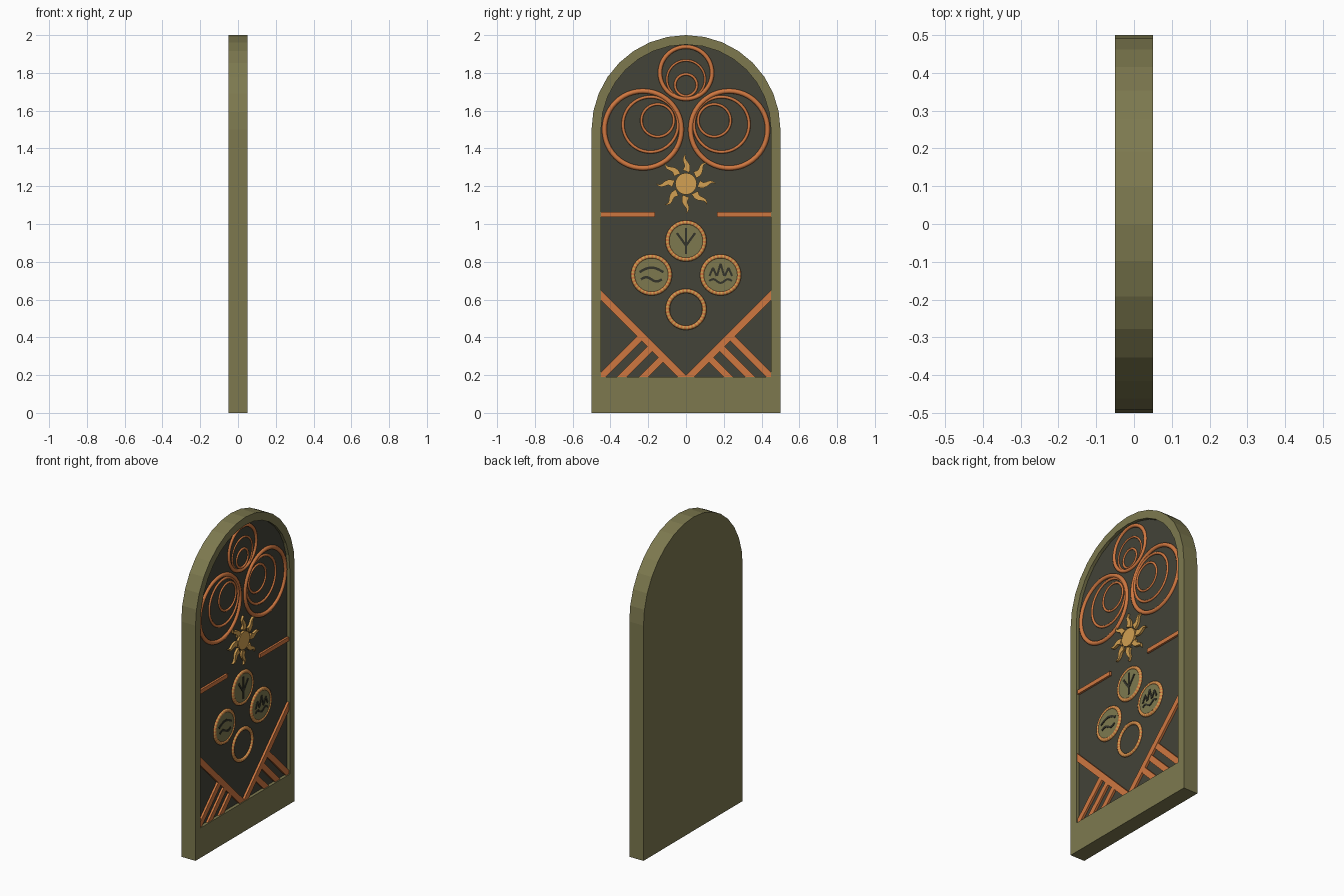
import bpy, bmesh, math
from math import sin, cos, pi

if "Cube" in bpy.data.objects:
    bpy.data.objects.remove(bpy.data.objects["Cube"])


def material(name, r, g, b):
    lin = [((c / 255 + 0.055) / 1.055) ** 2.4 for c in (r, g, b)]
    m = bpy.data.materials.new(name)
    m.diffuse_color = (*lin, 1)
    m.use_nodes = True
    m.node_tree.nodes["Principled BSDF"].inputs["Base Color"].default_value = m.diffuse_color
    return m


STONE = material("olive_stone", 125, 121, 79)
DARK = material("dark_panel", 67, 67, 56)
COPPER = material("copper", 207, 119, 64)
GOLD = material("gold", 210, 160, 82)
INK = material("dark_symbol", 52, 52, 42)

FLOOR = 0.03   # x of the recessed panel; the frame face is at 0.05


def finish(bm, name, mats):
    bmesh.ops.recalc_face_normals(bm, faces=bm.faces)
    me = bpy.data.meshes.new(name)
    bm.to_mesh(me)
    bm.free()
    for m in mats:
        me.materials.append(m)
    ob = bpy.data.objects.new(name, me)
    bpy.context.collection.objects.link(ob)
    return ob


def ribbons(name, strokes, mat, x0, x1):
    """Raised strips: each stroke is (list of (y, z), list of half widths or one value)."""
    bm = bmesh.new()
    for pts, w in strokes:
        n = len(pts)
        ws = w if isinstance(w, list) else [w] * n
        rows = []
        for i, (y, z) in enumerate(pts):
            a, b = pts[max(i - 1, 0)], pts[min(i + 1, n - 1)]
            d = math.hypot(b[0] - a[0], b[1] - a[1])
            ny, nz = -(b[1] - a[1]) / d * ws[i], (b[0] - a[0]) / d * ws[i]
            rows.append([bm.verts.new(c) for c in (
                (x0, y - ny, z - nz), (x1, y - ny, z - nz),
                (x1, y + ny, z + nz), (x0, y + ny, z + nz))])
        for r, s in zip(rows, rows[1:]):
            for k in range(4):
                bm.faces.new((r[k], r[(k + 1) % 4], s[(k + 1) % 4], s[k]))
        bm.faces.new(rows[0])
        bm.faces.new(rows[-1])
    return finish(bm, name, [mat])


def disc(name, y, z, r, x1, mat):
    bpy.ops.mesh.primitive_cylinder_add(vertices=32, radius=r, depth=x1 - FLOOR + 0.005,
        location=((x1 + FLOOR - 0.005) / 2, y, z), rotation=(0, pi / 2, 0))
    ob = bpy.context.object
    ob.name = name
    ob.data.materials.append(mat)


def ring(name, y, z, outer, half, mats, seg=48):
    bpy.ops.mesh.primitive_torus_add(major_radius=outer - half, minor_radius=half,
        major_segments=seg, minor_segments=10, location=(FLOOR, y, z), rotation=(0, pi / 2, 0))
    ob = bpy.context.object
    ob.name = name
    for m in mats:
        ob.data.materials.append(m)
    if len(mats) > 1:   # alternate colours around the ring
        for p in ob.data.polygons:
            a = math.atan2(p.center.y, p.center.x) % (2 * pi)
            p.material_index = int(a / (2 * pi) * seg) % 2
    bpy.ops.object.shade_smooth_by_angle(angle=math.radians(50))


# Arched slab with a recessed panel
def outline(r, base):
    return [(-r, base)] + [(-r * cos(pi * i / 16), 1.5 + r * sin(pi * i / 16))
                           for i in range(17)] + [(r, base)]


bm = bmesh.new()
loops = [[bm.verts.new((x, y, z)) for y, z in outline(r, b)]
         for x, r, b in ((-0.05, 0.5, 0), (0.05, 0.5, 0), (0.05, 0.45, 0.19), (FLOOR, 0.45, 0.19))]
for A, B in zip(loops, loops[1:]):
    for i in range(len(A)):
        j = (i + 1) % len(A)
        bm.faces.new((A[i], A[j], B[j], B[i]))
bm.faces.new(loops[0])
bm.faces.new(loops[-1]).material_index = 1
finish(bm, "arched_slab", [STONE, DARK])

# Nested copper rings: one group at the top, a mirrored pair below
for i, (z, r, h) in enumerate(((1.80, 0.149, 0.011), (1.765, 0.107, 0.006), (1.735, 0.065, 0.007))):
    ring(f"top_ring_{i}", 0, z, r, h, [COPPER])
for side in (-1, 1):
    for i, (y, z, r, h) in enumerate(((0.228, 1.50, 0.217, 0.013), (0.188, 1.527, 0.154, 0.008),
                                      (0.15, 1.548, 0.093, 0.007))):
        ring(f"side_ring_{i}", side * y, z, r, h, [COPPER])

# Sun with eight wavy rays
SUN_Z = 1.213
disc("sun_disc", 0, SUN_Z, 0.057, 0.044, GOLD)
rays = []
for k in range(8):
    a = k * pi / 4
    ts = [i / 10 for i in range(11)]
    pts = []
    for t in ts:
        r, s = 0.066 + 0.09 * t, -0.011 * sin(2 * pi * t) * (0.5 + 0.5 * t)
        pts.append((r * cos(a) - s * sin(a), SUN_Z + r * sin(a) + s * cos(a)))
    rays.append((pts, [0.018 * (1 - t) ** 0.8 + 0.001 for t in ts]))
ribbons("sun_rays", rays, GOLD, FLOOR - 0.005, 0.044)

# Horizontal bars
ribbons("horizontal_bars", [([(s * 0.47, 1.05), (s * 0.164, 1.05)], 0.013) for s in (-1, 1)],
        COPPER, FLOOR - 0.005, 0.043)

# Corner braces: long diagonals with three struts each (ends are buried in the frame)
long_bars, struts = [], []
for s in (-1, 1):
    long_bars.append(([(s * 0.475, 0.6465), (s * -0.005, 0.1665)], 0.0187))
    for k in (0.64, 0.53, 0.415):
        top = (0.16 - k) / 2
        low = max(0.165 - k, -0.475)
        struts.append(([(-s * low, low + k), (-s * top, top + k)], 0.018))
ribbons("diagonal_bars", long_bars, COPPER, FLOOR - 0.005, 0.044)
ribbons("diagonal_struts", struts, COPPER, FLOOR - 0.005, 0.043)

# Four medallions, the lowest left open
for name, y, z in (("upper", 0, 0.91), ("left", -0.183, 0.73),
                   ("right", 0.183, 0.73), ("lower", 0, 0.548)):
    ring(name + "_medallion_rim", y, z, 0.109, 0.0115, [GOLD, COPPER], 64)
    if name != "lower":
        disc(name + "_medallion_disc", y, z, 0.095, 0.037, STONE)


def wave(y0, z0, half, amp, turns, phase=0.0):
    return [(y0 + half * (i / 8 - 1), z0 + amp * sin(phase + turns * 2 * pi * i / 16))
            for i in range(17)]


X0, X1 = 0.035, 0.041
# Tree symbol
ribbons("tree_symbol", [([(0, 0.84), (0, 0.98)], 0.006)] +
        [([(0, 0.885), (s * 0.048, 0.952)], 0.006) for s in (-1, 1)], INK, X0, X1)
# Water symbol
ribbons("water_symbol", [(wave(-0.183, 0.745, 0.063, 0.024, 0.5), 0.0065),
                         (wave(-0.183, 0.707, 0.055, 0.011, 1), 0.0065)], INK, X0, X1)
# Mountain symbol
peaks = [([(0.183 + c + s * 0.019, 0.725), (0.183 + c, top)], 0.0055)
         for c, top in ((-0.04, 0.768), (0, 0.79), (0.042, 0.768)) for s in (-1, 1)]
ribbons("mountain_symbol", peaks + [(wave(0.183, 0.698, 0.06, 0.01, 1.5), 0.0055)], INK, X0, X1)
